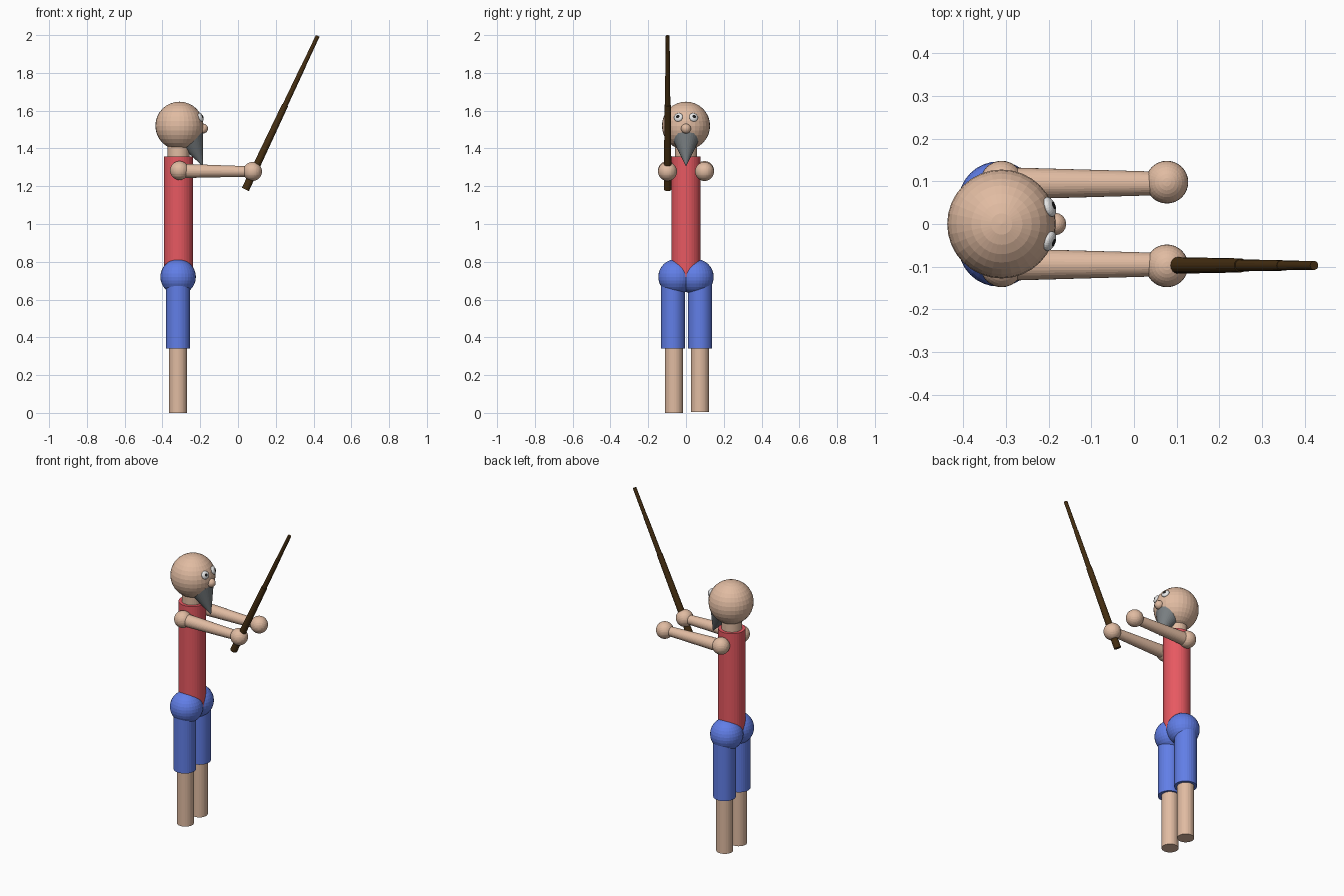
import bpy
import math
from mathutils import Vector

if "Cube" in bpy.data.objects:
    bpy.data.objects.remove(bpy.data.objects["Cube"])


def material(name, rgb):
    m = bpy.data.materials.new(name)
    m.diffuse_color = (*rgb, 1)
    m.use_nodes = True
    m.node_tree.nodes["Principled BSDF"].inputs["Base Color"].default_value = m.diffuse_color
    return m


SKIN = material("skin", (0.75, 0.50, 0.36))
RED = material("red_shirt", (0.80, 0.10, 0.12))
BLUE = material("blue_shorts", (0.12, 0.21, 0.80))
GREY = material("grey_beard", (0.19, 0.21, 0.22))
BROWN = material("dark_wood", (0.06, 0.028, 0.006))
WHITE = material("eye_white", (0.80, 0.80, 0.80))
BLACK = material("pupil_black", (0.01, 0.01, 0.01))


def finish(name, mat):
    o = bpy.context.object
    o.name = o.data.name = name
    o.data.materials.append(mat)
    return o


def ball(name, centre, r, mat, segs=32):
    bpy.ops.mesh.primitive_uv_sphere_add(segments=segs, ring_count=segs // 2,
                                         radius=r, location=centre)
    return finish(name, mat)


def rod(name, a, b, ra, rb, mat, sides=32):
    """Straight, optionally tapered rod from point a to point b."""
    a, b = Vector(a), Vector(b)
    d = b - a
    bpy.ops.mesh.primitive_cone_add(vertices=sides, radius1=ra, radius2=rb,
                                    depth=d.length, location=(a + b) / 2)
    o = finish(name, mat)
    o.rotation_euler = d.to_track_quat('Z', 'Y').to_euler()
    return o


BX = -0.315                       # body axis
HEAD = Vector((-0.31, 0, 1.52))
HEAD_R = 0.1275

# Trunk and head
rod("torso", (BX, 0, 0.72), (BX, 0, 1.358), 0.077, 0.077, RED)
rod("neck", (BX, 0, 1.33), (BX, 0, 1.46), 0.058, 0.058, SKIN)
ball("head", HEAD, HEAD_R, SKIN)
ball("nose", (-0.185, 0, 1.505), 0.026, SKIN)
rod("beard", (-0.252, 0, 1.456), (-0.185, 0, 1.305), 0.0735, 0, GREY)

for side, s in (("right", -1), ("left", 1)):
    # Flattened eye and pupil lying on the head surface
    n = Vector((0.1123, s * 0.040, 0.045)).normalized()
    for part, r, thick, out, mat in (("eye", 0.024, 0.5, 0.0, WHITE),
                                     ("pupil", 0.010, 0.4, 0.0095, BLACK)):
        o = ball(f"{side}_{part}", HEAD + n * (HEAD_R + out), r, mat, 24)
        o.scale.z = thick
        o.rotation_euler = n.to_track_quat('Z', 'Y').to_euler()

    # Arm held out to the front
    y = s * 0.098
    ball(f"{side}_shoulder", (-0.31, y, 1.283), 0.05, SKIN)
    rod(f"{side}_arm", (-0.31, s * 0.095, 1.281), (0.077, s * 0.095, 1.278),
        0.038, 0.027, SKIN)
    ball(f"{side}_hand", (0.077, y, 1.278), 0.05, SKIN)

    # Leg: hip, trouser leg and bare shin
    ly = 0.074 if s > 0 else -0.069
    sy = 0.074 if s > 0 else -0.063
    ball(f"{side}_hip", (-0.317, s * 0.0525, 0.72), 0.094, BLUE)
    rod(f"{side}_thigh", (-0.317, ly, 0.34), (-0.317, ly, 0.72),
        0.064, 0.064, BLUE)
    rod(f"{side}_shin", (-0.318, sy, 0.005 if s > 0 else 0), (-0.318, sy, 0.38),
        0.048, 0.048, SKIN)

# Staff in three stepped sections
foot, tip = Vector((0.039, -0.097, 1.183)), Vector((0.422, -0.097, 1.9955))
for name, t0, t1, r0, r1 in (("staff_lower", 0, 0.55, 0.0205, 0.0165),
                             ("staff_middle", 0.54, 0.80, 0.014, 0.0125),
                             ("staff_upper", 0.79, 1, 0.0115, 0.0105)):
    rod(name, foot.lerp(tip, t0), foot.lerp(tip, t1), r0, r1, BROWN, 16)
